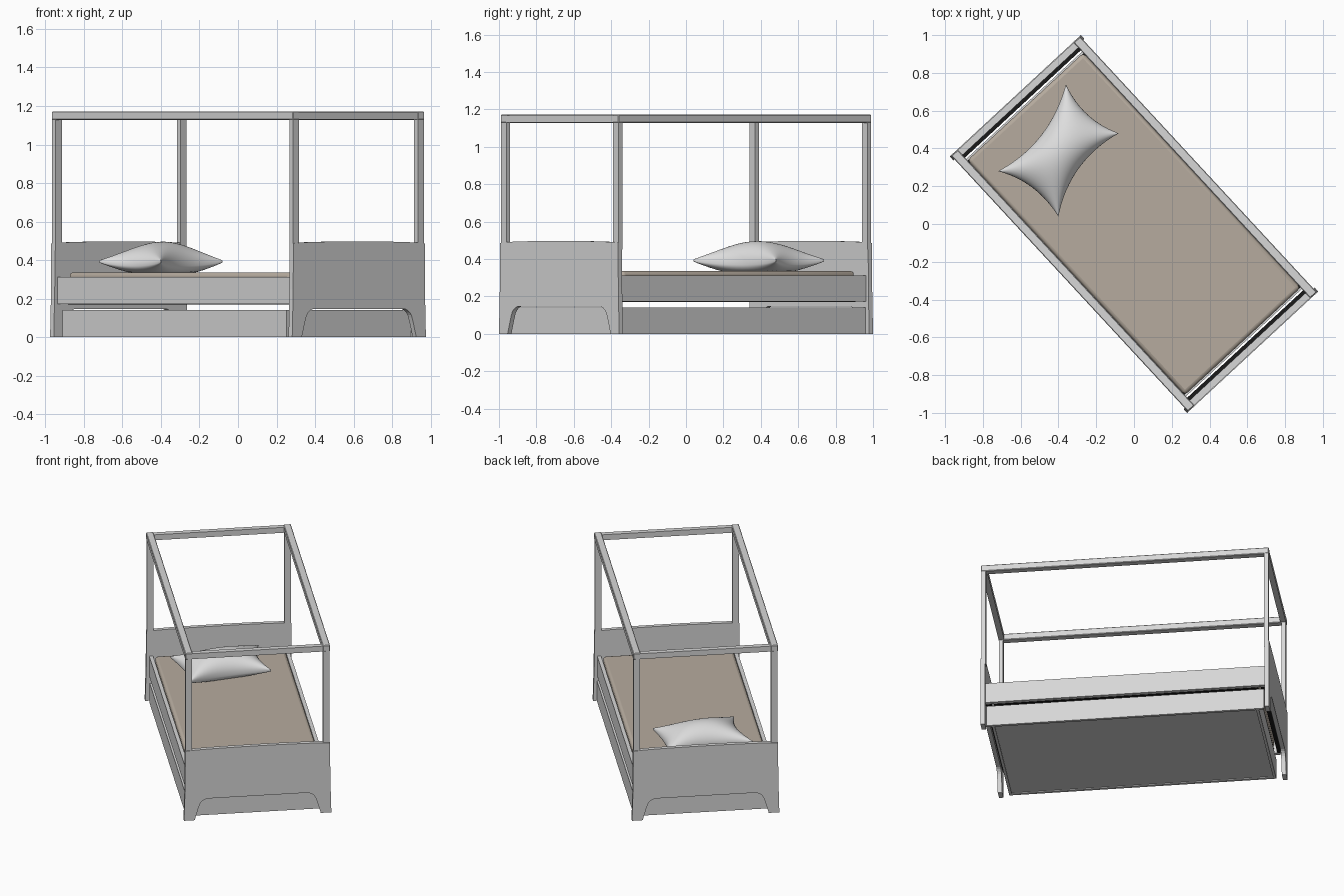
import bpy, bmesh, math
from mathutils import Vector

if "Cube" in bpy.data.objects:
    bpy.data.objects.remove(bpy.data.objects["Cube"])

ANGLE = math.radians(-47.2)   # whole bed is turned on the floor


def material(name, rgb):
    m = bpy.data.materials.new(name)
    m.diffuse_color = (*rgb, 1)
    m.use_nodes = True
    m.node_tree.nodes["Principled BSDF"].inputs["Base Color"].default_value = m.diffuse_color
    return m


PAINT = material("pale grey paint", (0.68, 0.68, 0.68))
FABRIC = material("beige fabric", (0.47, 0.41, 0.345))
LINEN = material("white linen", (0.74, 0.74, 0.74))
BLACK = material("black metal", (0.01, 0.01, 0.01))


def finish(name, bm, mat, bevel=0, segments=1, smooth=False):
    bmesh.ops.recalc_face_normals(bm, faces=bm.faces)
    me = bpy.data.meshes.new(name)
    bm.to_mesh(me)
    bm.free()
    me.materials.append(mat)
    ob = bpy.data.objects.new(name, me)
    bpy.context.collection.objects.link(ob)
    ob.rotation_euler.z = ANGLE
    if bevel:
        b = ob.modifiers.new("bevel", 'BEVEL')
        b.width, b.segments = bevel, segments
    if smooth:
        bpy.ops.object.select_all(action='DESELECT')
        ob.select_set(True)
        bpy.context.view_layer.objects.active = ob
        bpy.ops.object.shade_smooth_by_angle(angle=math.radians(40))
    return ob


def box(name, u, v, z, mat=PAINT, bevel=0.0, segments=1, smooth=False):
    """Box from (min, max) ranges; u is along the bed, v across it."""
    bm = bmesh.new()
    bmesh.ops.create_cube(bm, size=1)
    for p in bm.verts:
        p.co = [r[0] + (c + 0.5) * (r[1] - r[0]) for c, r in zip(p.co, (u, v, z))]
    return finish(name, bm, mat, bevel, segments, smooth)


def span(a, b):
    return (min(a, b), max(a, b))


# End boards: arched top edge, rounded cut-out between the feet
def end_board(name, side):
    half = [(0.473, 0), (0.466, 0.25), (0.465, 0.486)]
    top = [(0.465 * math.cos(math.pi * i / 12), 0.486 + 0.011 * math.sin(math.pi * i / 12))
           for i in range(1, 12)]
    left = [(-a, z) for a, z in reversed(half)]
    arch = [(0.405, 0), (0.385, 0.07)]
    for i in range(6):
        t = math.radians(15 + 15 * i)
        arch.append((0.315 + 0.062 * math.cos(t), 0.085 + 0.062 * math.sin(t)))
    cut = [(-a, z) for a, z in arch] + list(reversed(arch))
    bm = bmesh.new()
    face = bm.faces.new([bm.verts.new((side * 0.897, a, z)) for a, z in half + top + left + cut])
    ext = bmesh.ops.extrude_face_region(bm, geom=[face])
    for p in ext["geom"]:
        if isinstance(p, bmesh.types.BMVert):
            p.co.x += side * 0.028
    finish(name, bm, PAINT)


for side, label in ((-1, "head"), (1, "foot")):
    end_board(label + "_board", side)
    # Canopy posts and end rail
    for w, hand in ((-1, "left"), (1, "right")):
        box(f"{label}_{hand}_post", span(side * 0.893, side * 0.92),
            span(w * 0.42, w * 0.463), (0.45, 1.135))
    box(label + "_canopy_rail", span(side * 0.885, side * 0.921), (-0.463, 0.463), (1.13, 1.168))
    # Dark support beam between the mattress and the end board
    box(label + "_support_beam", span(side * 0.866, side * 0.897), (-0.425, 0.425), (0.172, 0.21), BLACK)

for w, hand in ((-1, "left"), (1, "right")):
    # Canopy rail and bed side panel along each long side
    box(hand + "_canopy_rail", (-0.922, 0.922), span(w * 0.418, w * 0.465), (1.128, 1.172), bevel=0.004)
    box(hand + "_side_panel", (-0.9, 0.9), span(w * 0.422, w * 0.447), (0.172, 0.312))
    # Drawer faces
    long = 0.89 if w > 0 else 0.856
    box(hand + "_drawer_face", (-long, long), span(w * 0.43, w * 0.45), (0, 0.142))

# Drawer floor and ends, slat base
box("drawer_floor", (-0.856, 0.856), (-0.43, 0.43), (0.006, 0.02))
for side in (-1, 1):
    box("drawer_end", span(side * 0.838, side * 0.856), (-0.43, 0.43), (0, 0.142))
box("bed_base", (-0.845, 0.845), (-0.422, 0.422), (0.17, 0.2), BLACK)

# Mattress
box("mattress", (-0.847, 0.847), (-0.418, 0.418), (0.2, 0.337), FABRIC, 0.02, 3, True)


# Pillow: two puffed sheets on a pinched four-cornered outline
def pillow():
    corners = [Vector(c) for c in ((-0.147, -0.313), (0.246, -0.242), (0.14, 0.292), (-0.24, 0.263))]
    n = 24
    bm = bmesh.new()
    sheets = []
    for up in (1, -1):
        grid = []
        for i in range(n + 1):
            for j in range(n + 1):
                s = math.sin(math.pi * (i / n - 0.5))
                t = math.sin(math.pi * (j / n - 0.5))
                a, b = s, t
                a *= 1 - 0.32 * (1 - t * t)
                b *= 1 - 0.14 * (1 - s * s)
                p = (corners[0] * (1 - a) * (1 - b) + corners[1] * (1 + a) * (1 - b)
                     + corners[2] * (1 + a) * (1 + b) + corners[3] * (1 - a) * (1 + b)) / 4
                puff = ((1 - s * s) * (1 - t * t)) ** 0.5
                rim = 0.375 + 0.018 * (s * t) ** 2
                z = rim + (0.006 + 0.115 * puff if up > 0 else -0.006 - 0.045 * min(1, puff * 1.3))
                grid.append(bm.verts.new((p.x - 0.547, p.y - 0.025, max(z, 0.336))))
        sheets.append(grid)
        for i in range(n):
            for j in range(n):
                k = i * (n + 1) + j
                bm.faces.new((grid[k], grid[k + 1], grid[k + n + 2], grid[k + n + 1]))
    # Seam band joining both sheets
    m = n + 1
    loop = ([i * m for i in range(n)] + [n * m + j for j in range(n)]
            + [i * m + n for i in range(n, 0, -1)] + list(range(n, 0, -1)))
    for a, b in zip(loop, loop[1:] + loop[:1]):
        bm.faces.new((sheets[0][a], sheets[0][b], sheets[1][b], sheets[1][a]))
    finish("pillow", bm, LINEN, smooth=True)


pillow()
